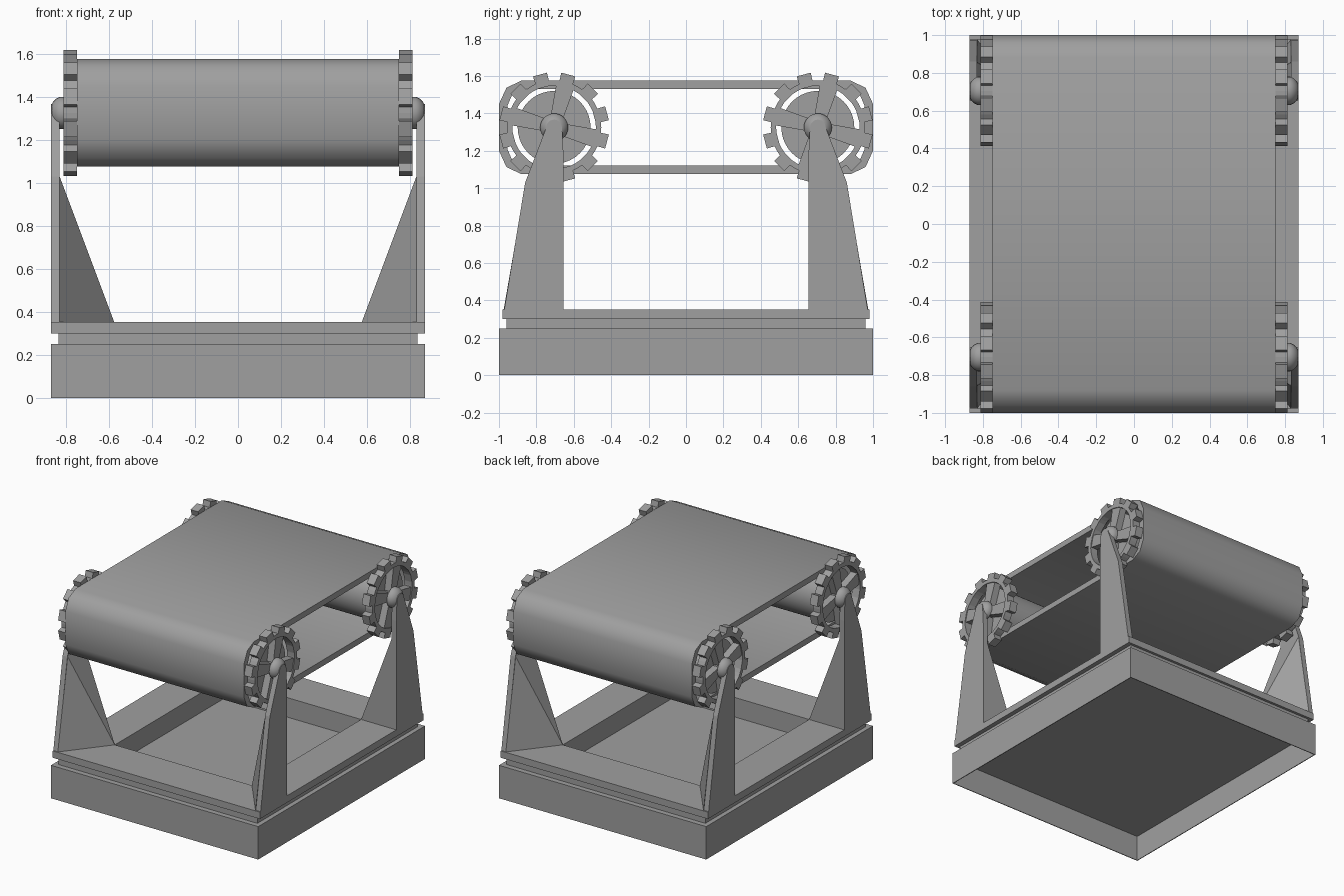
import bpy, bmesh, math

if "Cube" in bpy.data.objects:
    bpy.data.objects.remove(bpy.data.objects["Cube"])

grey = bpy.data.materials.new("plain_grey")
grey.diffuse_color = (0.35, 0.35, 0.35, 1)
grey.use_nodes = True
grey.node_tree.nodes["Principled BSDF"].inputs["Base Color"].default_value = grey.diffuse_color

AXLE_Y, AXLE_Z = 0.705, 1.325


def finish(name, bm, smooth=None):
    bmesh.ops.recalc_face_normals(bm, faces=bm.faces)
    mesh = bpy.data.meshes.new(name)
    bm.to_mesh(mesh)
    bm.free()
    mesh.materials.append(grey)
    ob = bpy.data.objects.new(name, mesh)
    bpy.context.collection.objects.link(ob)
    if smooth:
        bpy.ops.object.select_all(action='DESELECT')
        ob.select_set(True)
        bpy.context.view_layer.objects.active = ob
        bpy.ops.object.shade_smooth_by_angle(angle=math.radians(smooth))
    return ob


def along_x(p, a):
    return (a, p[0], p[1])


def along_z(p, a):
    return (p[0], p[1], a)


def prism(name, pts, a0, a1, place, smooth=None):
    """Solid extrusion of an outline."""
    bm = bmesh.new()
    lo = [bm.verts.new(place(p, a0)) for p in pts]
    hi = [bm.verts.new(place(p, a1)) for p in pts]
    bm.faces.new(lo)
    bm.faces.new(hi)
    for i in range(len(pts)):
        j = (i + 1) % len(pts)
        bm.faces.new((lo[i], lo[j], hi[j], hi[i]))
    return finish(name, bm, smooth)


def hollow(name, outer, inner, a0, a1, place, smooth=None):
    """Extrusion between two outlines with matching point counts."""
    bm = bmesh.new()
    loops = [[bm.verts.new(place(p, a)) for p in pts]
             for pts, a in ((outer, a0), (outer, a1), (inner, a1), (inner, a0))]
    n = len(outer)
    for k in range(4):
        A, B = loops[k], loops[(k + 1) % 4]
        for i in range(n):
            j = (i + 1) % n
            bm.faces.new((A[i], A[j], B[j], B[i]))
    return finish(name, bm, smooth)


def lathe(name, profile, cy, cz, n=32):
    """Revolve (x, radius) pairs about an axle parallel to x."""
    bm = bmesh.new()
    rings = [[bm.verts.new((x, cy + r * math.cos(2 * math.pi * i / n),
                            cz + r * math.sin(2 * math.pi * i / n))) for i in range(n)]
             for x, r in profile]
    for A, B in zip(rings, rings[1:]):
        for i in range(n):
            j = (i + 1) % n
            bm.faces.new((A[i], A[j], B[j], B[i]))
    bm.faces.new(rings[0])
    bm.faces.new(rings[-1])
    return finish(name, bm, 50)


def rect(x, y):
    return [(-x, -y), (x, -y), (x, y), (-x, y)]


# Base: open-bottomed skirt, floor, recessed neck and upper frame
opening = rect(0.575, 0.655)
hollow("base_skirt", rect(0.87, 1.0), rect(0.864, 0.994), 0, 0.25, along_z)
prism("base_floor", rect(0.864, 0.994), 0.198, 0.204, along_z)
hollow("base_rim", rect(0.866, 0.996), opening, 0.204, 0.25, along_z)
hollow("frame_neck", rect(0.835, 0.96), opening, 0.25, 0.30, along_z)
hollow("upper_frame", rect(0.87, 0.98), opening, 0.30, 0.352, along_z)

# Belt: flat loop with rounded ends
def belt_outline(flat, mid, end, mid_z, half, side_z):
    q = [(flat, half), (mid, mid_z), (end, side_z)]
    right = q + [(y, -z) for y, z in reversed(q)]
    loop = right + [(-y, -z) for y, z in right]
    return [(y, AXLE_Z + z) for y, z in loop]


hollow("belt", belt_outline(0.88, 0.96, 1.0, 0.212, 0.25, 0.125),
       belt_outline(0.87, 0.928, 0.955, 0.178, 0.205, 0.115),
       -0.75, 0.75, along_x, 60)

# Rollers inside the belt
for end, s in (("front", -1), ("back", 1)):
    lathe(end + "_roller", [(-0.752, 0.195), (0.752, 0.195)], s * AXLE_Y, AXLE_Z, 40)


def polar(cy, r, deg):
    a = math.radians(deg)
    return (cy + r * math.cos(a), AXLE_Z + r * math.sin(a))


def make_corner(sx, sy):
    label = ("front" if sy < 0 else "back") + ("_left" if sx < 0 else "_right")
    cy = sy * AXLE_Y

    # Toothed sprocket rim
    outer, inner = [], []
    for k in range(12):
        a = 15 + 30 * k
        for da, r in ((-8.5, 0.252), (-7.5, 0.295), (7.5, 0.295), (8.5, 0.252), (15, 0.252)):
            outer.append(polar(cy, r, a + da))
            inner.append(polar(cy, 0.223, a + da))
    hollow("sprocket_rim_" + label, outer, inner, sx * 0.75, sx * 0.812, along_x)

    # Four flared spokes
    for k in range(4):
        a = 75 + 90 * k
        prism("spoke_" + label, [polar(cy, 0.05, a - 40), polar(cy, 0.235, a - 12),
                                 polar(cy, 0.235, a + 12), polar(cy, 0.05, a + 40)],
              sx * 0.751, sx * 0.805, along_x)

    # Axle and domed cap
    lathe("axle_cap_" + label, [(sx * x, r) for x, r in
          ((0.75, 0.04), (0.808, 0.04), (0.808, 0.075), (0.828, 0.075), (0.845, 0.067),
           (0.86, 0.052), (0.869, 0.036))], cy, AXLE_Z, 24)

    # Tapered support leg with rounded top
    top = [(0.705 + 0.042 * math.cos(math.radians(t)), AXLE_Z + 0.042 * math.sin(math.radians(t)))
           for t in range(0, 181, 30)]
    leg = [(0.98, 0.30), (0.655, 0.30), (0.655, 1.18)]
    leg += [(y, z) for y, z in reversed(top)] + [(0.86, 1.03)]
    prism("leg_" + label, [(sy * y, z) for y, z in leg], sx * 0.83, sx * 0.87, along_x)

    # Sloping gusset between leg and frame
    bm = bmesh.new()
    pts = [(0.83, 0.975, 0.35), (0.83, 0.655, 0.35), (0.575, 0.655, 0.35),
           (0.83, 0.857, 1.03), (0.83, 0.655, 1.03)]
    v = [bm.verts.new((sx * x, sy * y, z)) for x, y, z in pts]
    for f in ((0, 1, 2), (0, 2, 3), (3, 2, 4), (1, 4, 2), (0, 3, 4, 1)):
        bm.faces.new([v[i] for i in f])
    finish("gusset_" + label, bm)


for sx in (-1, 1):
    for sy in (-1, 1):
        make_corner(sx, sy)
